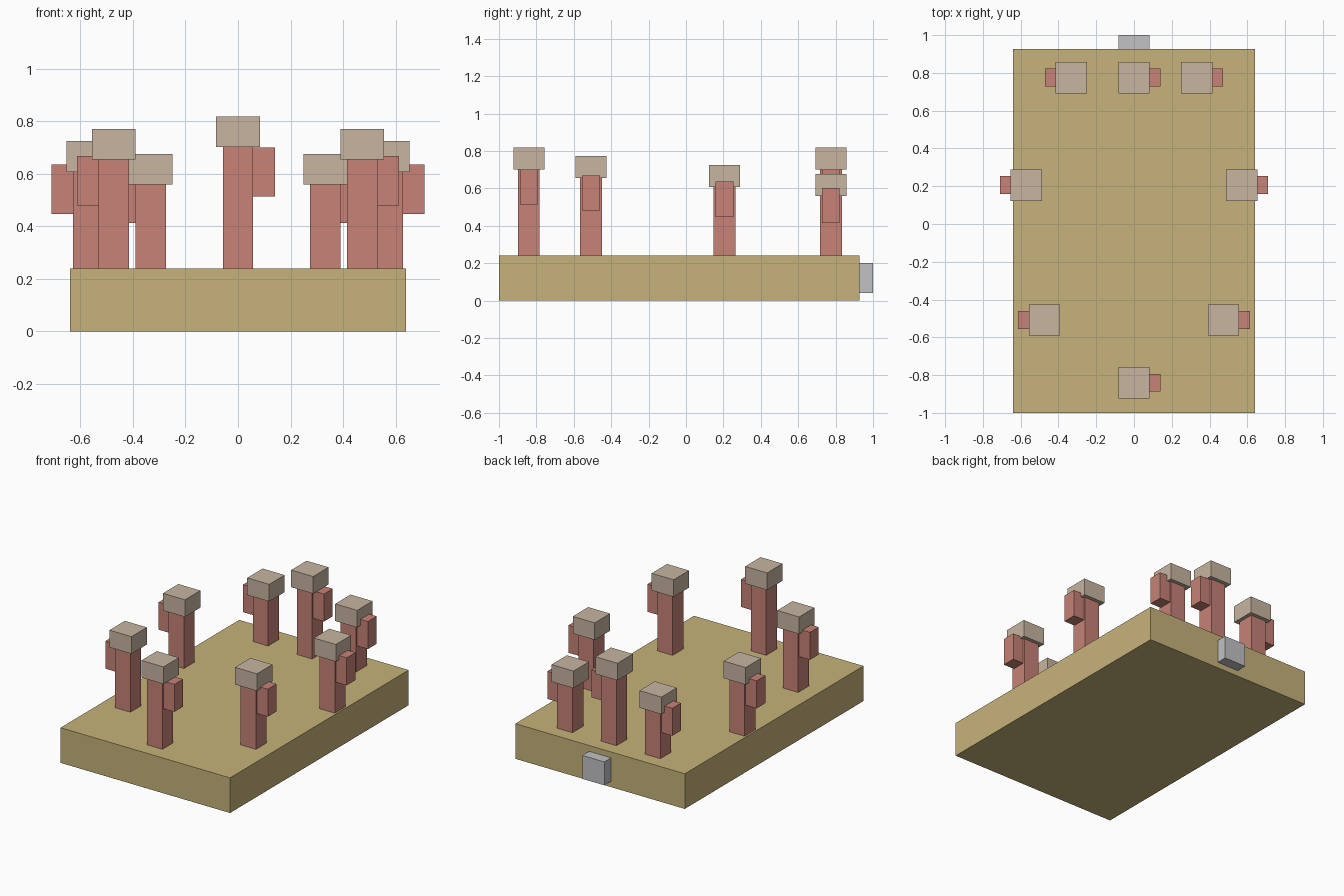
import bpy
from mathutils import Vector

cube = bpy.data.objects.get("Cube")
if cube:
    bpy.data.objects.remove(cube, do_unlink=True)


def make_material(name, srgb):
    color = [((c + 0.055) / 1.055) ** 2.4 for c in srgb] + [1.0]
    mat = bpy.data.materials.new(name)
    mat.use_nodes = True
    mat.diffuse_color = color
    mat.node_tree.nodes["Principled BSDF"].inputs["Base Color"].default_value = color
    return mat


sand = make_material("sand", (0.78, 0.70, 0.48))
clay = make_material("clay_red", (0.78, 0.51, 0.465))
stone = make_material("pale_stone", (0.78, 0.71, 0.63))
grey = make_material("light_grey", (0.76, 0.76, 0.77))


def box(name, low, high, mat):
    low, high = Vector(low), Vector(high)
    bpy.ops.mesh.primitive_cube_add(size=1, location=(low + high) / 2)
    obj = bpy.context.object
    obj.name = name
    obj.data.name = name
    obj.data.transform(obj.matrix_basis.to_3x3().to_4x4())
    size = high - low
    for v in obj.data.vertices:
        v.co = Vector(a * b for a, b in zip(v.co, size))
    obj.data.materials.append(mat)
    return obj


BASE_TOP = 0.24
SHAFT, CAP, ARM = 0.058, 0.083, 0.047   # half widths
ARM_REACH = 0.14


def pillar(name, x, y, height, side):
    """Square shaft with a block cap and a short arm on one side."""
    top = BASE_TOP + height
    box(name + "_shaft", (x - SHAFT, y - SHAFT, BASE_TOP),
        (x + SHAFT, y + SHAFT, top), clay)
    box(name + "_cap", (x - CAP, y - CAP, top),
        (x + CAP, y + CAP, top + 0.117), stone)
    arm_top = BASE_TOP + 0.7 * height + 0.138
    inner, outer = sorted((x + side * SHAFT, x + side * ARM_REACH))
    box(name + "_arm", (inner, y - ARM, arm_top - 0.188),
        (outer, y + ARM, arm_top), clay)


# Base slab and rear plate
box("base_slab", (-0.64, -1, 0), (0.64, 0.927, BASE_TOP), sand)
box("rear_plate", (-0.083, 0.927, 0.04), (0.083, 1, 0.20), grey)

# Centre pillars
pillar("front_centre", 0, -0.84, 0.462, 1)
pillar("back_centre", 0, 0.775, 0.462, 1)

# Mirrored pairs
for side, label in ((1, "left"), (-1, "right")):
    pillar("front_" + label, side * 0.474, -0.508, 0.415, side)
    pillar("middle_" + label, side * 0.57, 0.206, 0.368, side)
    pillar("back_" + label, side * 0.332, 0.775, 0.32, side)
